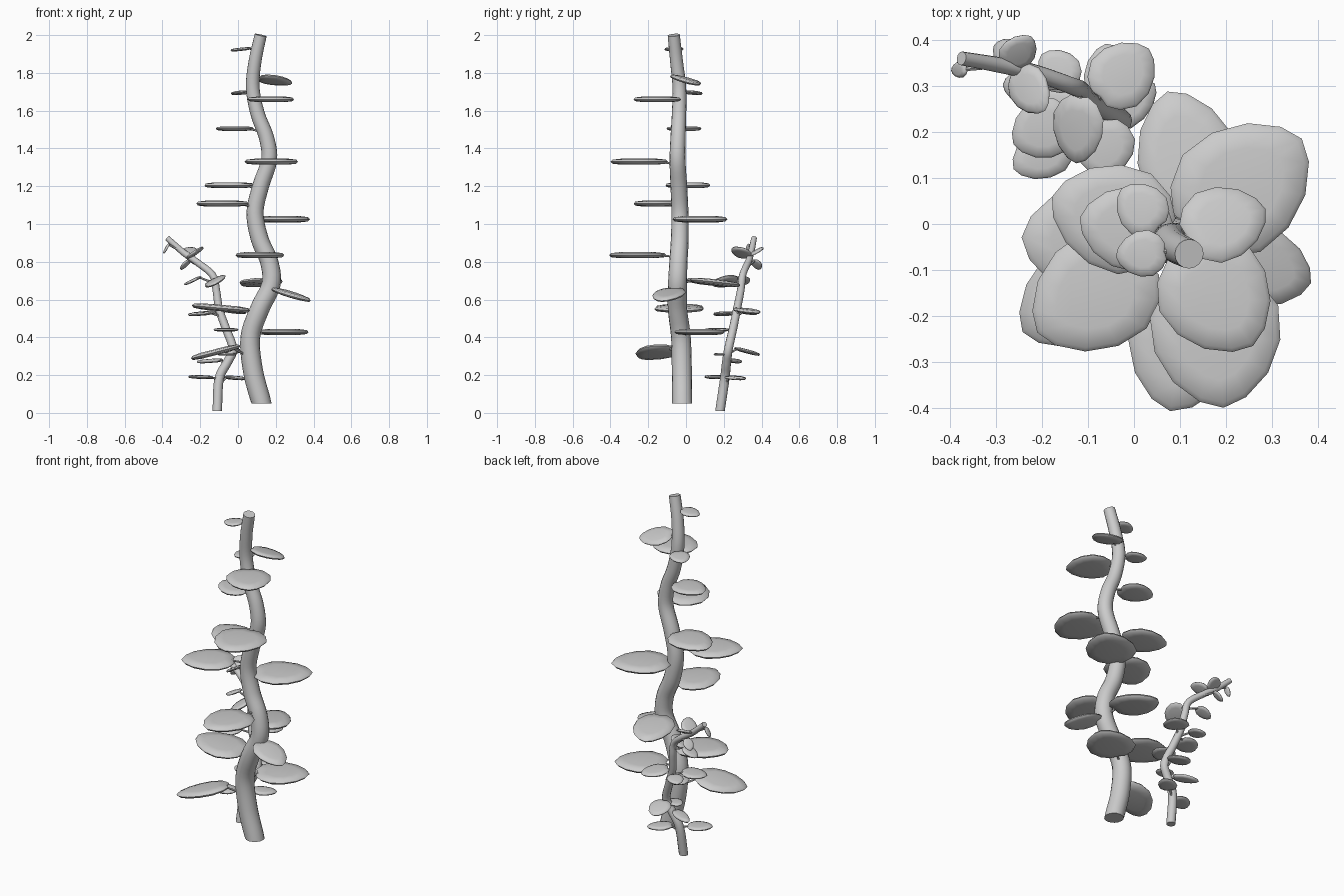
import bpy, bmesh, math
from mathutils import Vector, Matrix

if "Cube" in bpy.data.objects:
    bpy.data.objects.remove(bpy.data.objects["Cube"])

grey = bpy.data.materials.new("plain_grey")
grey.diffuse_color = (0.6, 0.6, 0.6, 1)
grey.use_nodes = True
grey.node_tree.nodes["Principled BSDF"].inputs["Base Color"].default_value = grey.diffuse_color


def finish(name, bm, angle):
    bmesh.ops.recalc_face_normals(bm, faces=bm.faces)
    me = bpy.data.meshes.new(name)
    bm.to_mesh(me)
    bm.free()
    me.materials.append(grey)
    ob = bpy.data.objects.new(name, me)
    bpy.context.collection.objects.link(ob)
    bpy.context.view_layer.objects.active = ob
    ob.select_set(True)
    bpy.ops.object.shade_smooth_by_angle(angle=math.radians(angle))
    ob.select_set(False)


def smooth_path(pts, steps=5):
    # Catmull-Rom through (x, y, z, radius) points
    p = [Vector(q) for q in pts]
    p = [2 * p[0] - p[1]] + p + [2 * p[-1] - p[-2]]
    out = []
    for i in range(1, len(p) - 2):
        a, b, c, d = p[i - 1:i + 3]
        for s in range(steps):
            t = s / steps
            out.append(0.5 * (2 * b + (c - a) * t + (2 * a - 5 * b + 4 * c - d) * t * t
                              + (3 * b - a - 3 * c + d) * t ** 3))
    return out + [p[-2]]


def stem(name, path, sides=16, flat_base=True):
    bm = bmesh.new()
    rings = []
    for i, q in enumerate(path):
        t = (path[min(i + 1, len(path) - 1)] - path[max(i - 1, 0)]).to_3d().normalized()
        if i == 0 and flat_base:
            t = Vector((0, 0, 1))
        u = Vector((0, 1, 0)).cross(t).normalized()
        v = t.cross(u)
        rings.append([bm.verts.new(q.to_3d() + q.w * (u * math.cos(a) + v * math.sin(a)))
                      for a in (math.tau * k / sides for k in range(sides))])
    for a, b in zip(rings, rings[1:]):
        for k in range(sides):
            bm.faces.new((a[k], a[k - 1], b[k - 1], b[k]))
    bm.faces.new(rings[0])
    bm.faces.new(rings[-1])
    finish(name, bm, 50)


# Half outline of a broad leaf: (distance along, half width)
HALF = [(0.03, 0.0), (0.0, 0.17), (0.1, 0.36), (0.3, 0.5), (0.55, 0.49),
        (0.78, 0.37), (0.94, 0.18), (1.0, 0.0)]
OUTLINE = HALF + [(u, -w) for u, w in HALF[-2:0:-1]]


def leaf(name, path, x, y, z, length, width, pitch, roll=0):
    c = Vector((x, y, z))
    root = min(path, key=lambda q: abs(q.z - z + 0.02)).to_3d()
    d = c - root
    rot = (Matrix.Rotation(math.atan2(d.y, d.x), 3, 'Z')
           @ Matrix.Rotation(-math.radians(pitch), 3, 'Y')
           @ Matrix.Rotation(math.radians(roll), 3, 'X'))
    th = 0.035 * length + 0.003
    bm = bmesh.new()

    def ring(scale, h):
        return [bm.verts.new(c + rot @ Vector(((u - 0.5) * scale * length, w * scale * width, h)))
                for u, w in OUTLINE]
    rings = [ring(0.6, -th * 1.2), ring(0.93, -th * 0.8), ring(1, 0),
             ring(0.93, th * 0.8), ring(0.6, th * 1.2)]
    n = len(OUTLINE)
    for a, b in zip(rings, rings[1:]):
        for k in range(n):
            bm.faces.new((a[k], a[k - 1], b[k - 1], b[k]))
    bm.faces.new(rings[0])
    bm.faces.new(rings[-1])
    finish(name, bm, 60)
    # thin stalk joining the leaf to its stem
    tip = c + rot @ Vector((-0.4 * length, 0, 0))
    stem(name + "_stalk", [Vector((*root, 0.007)), Vector((*tip, 0.005))], 6, False)


# Stems
main = smooth_path([
    (.125, -.02, .05, .053), (.08, -.022, .22, .053), (.065, -.027, .4, .052),
    (.115, -.045, .55, .051), (.175, -.045, .68, .05), (.165, -.04, .8, .048),
    (.115, -.033, .92, .047), (.09, -.032, 1.06, .045), (.12, -.038, 1.2, .044),
    (.165, -.045, 1.34, .042), (.15, -.042, 1.46, .04), (.105, -.037, 1.58, .038),
    (.078, -.035, 1.72, .036), (.09, -.05, 1.86, .034), (.12, -.065, 2.0, .032)])
side = smooth_path([
    (-.11, .18, 0.01, .025), (-.1, .205, .18, .025), (-.055, .215, .27, .024),
    (-.027, .225, .34, .023), (-.065, .25, .45, .022), (-.1, .27, .55, .021),
    (-.115, .29, .65, .02), (-.135, .3, .73, .019), (-.22, .33, .8, .018),
    (-.29, .345, .85, .017), (-.375, .36, .925, .015)])
stem("main_stem", main)
stem("side_stem", side, 12)

# Leaves: centre x, y, z, length, width, pitch, roll
main_leaves = [
    (.015, -.065, 1.925, .11, .1, -6), (.197, .003, 1.76, .19, .165, -10, -12),
    (.015, .035, 1.695, .12, .11, -6), (.182, -.16, 1.66, .26, .24, 0),
    (-.02, -.007, 1.505, .2, .18, 0), (.18, -.25, 1.33, .3, .28, 0),
    (-.05, .017, 1.205, .27, .23, 0), (-.09, -.155, 1.108, .29, .25, 0),
    (.24, .085, 1.025, .32, .27, 0), (.11, -.26, .835, .3, .25, 0),
    (.115, .15, .69, .29, .22, -6), (.285, -.095, .625, .22, .17, -17),
    (-.09, -.035, .555, .31, .26, 5), (-.125, -.155, .32, .29, .22, -12, 8),
    (.24, .08, .428, .29, .26, 0)]
side_leaves = [
    (-.2, .152, .19, .14, .11, 2), (-.012, .265, .185, .14, .1, -4),
    (-.05, .325, .325, .14, .12, -15), (-.15, .255, .275, .15, .07, -4),
    (-.06, .185, .31, .08, .1, 0), (-.065, .165, .44, .13, .13, 0),
    (-.2, .205, .525, .14, .13, -5), (-.022, .327, .54, .155, .14, -8),
    (-.122, .205, .695, .15, .12, -12, 25), (-.24, .3, .7, .1, .08, -25),
    (-.225, .29, .85, .12, .095, 25, 20), (-.25, .375, .855, .09, .08, 20, 25),
    (-.28, .375, .785, .075, .06, -45), (-.38, .335, .87, .06, .035, -60),
    (-.165, .335, .53, .1, .09, -8)]
for i, spec in enumerate(main_leaves):
    leaf(f"main_leaf_{i + 1}", main, *spec)
for i, spec in enumerate(side_leaves):
    leaf(f"side_leaf_{i + 1}", side, *spec)
